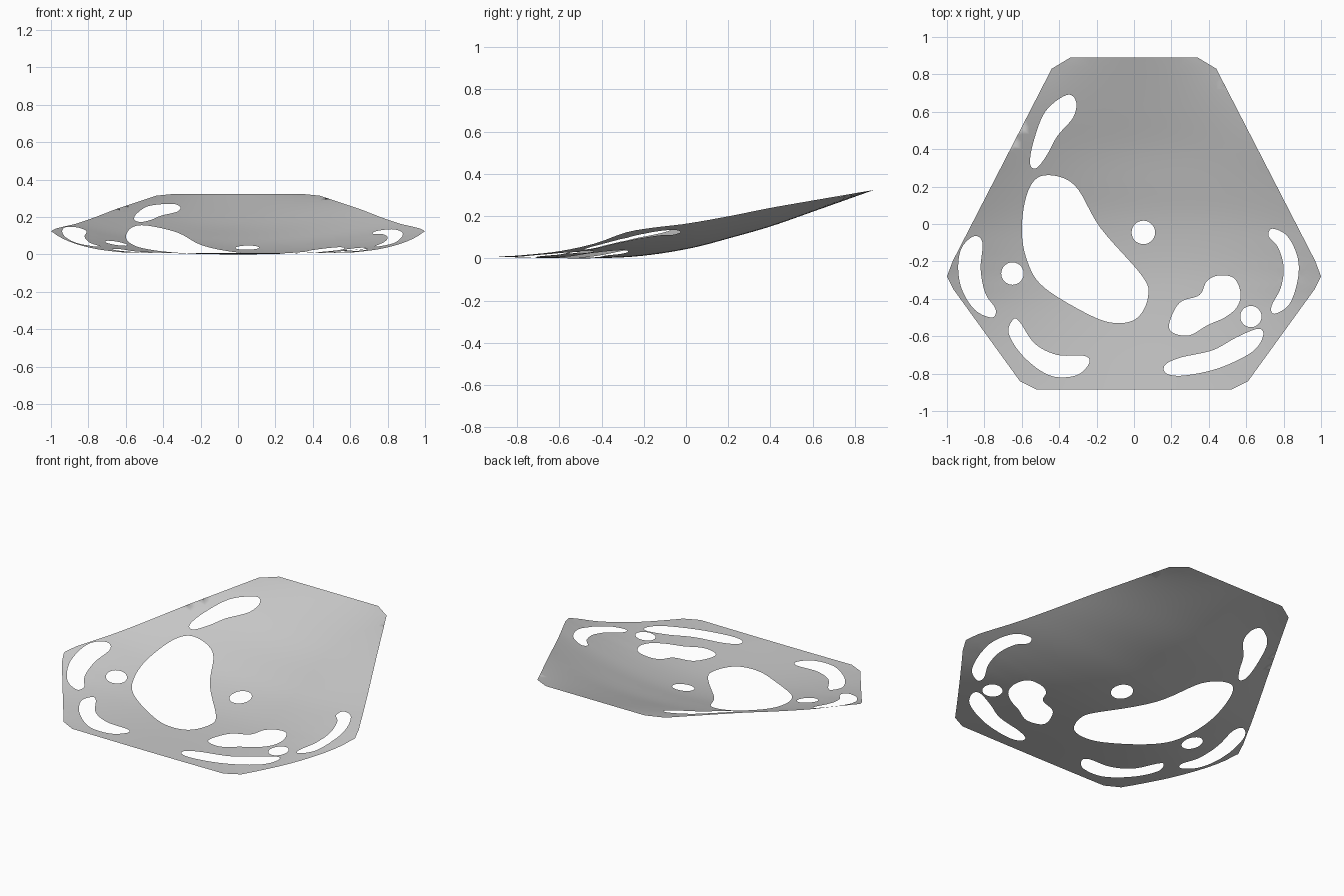
import bpy, math
from mathutils import Vector
from mathutils.geometry import delaunay_2d_cdt, interpolate_bezier

if "Cube" in bpy.data.objects:
    bpy.data.objects.remove(bpy.data.objects["Cube"])


def closed_curve(pts, n=6):
    """Smooth closed loop through the given points."""
    p = [Vector((x, y, 0)) for x, y in pts]
    out = []
    for i in range(len(p)):
        a, b, c, d = (p[(i + k) % len(p)] for k in (-1, 0, 1, 2))
        out += interpolate_bezier(b, b + (c - a) / 6, c - (d - b) / 6, c, n + 1)[:-1]
    return [v.to_2d() for v in out]


def circle(x, y, r, n=28):
    return [Vector((x + r * math.cos(t * math.tau / n), y + r * math.sin(t * math.tau / n)))
            for t in range(n)]


def interp(table, y, smooth=True):
    """Piecewise interpolation of (y, value) pairs."""
    y = min(max(y, table[0][0]), table[-1][0])
    i = max(k for k in range(len(table) - 1) if table[k][0] <= y)
    (y0, v0), (y1, v1) = table[i], table[i + 1]
    t, h = (y - y0) / (y1 - y0), y1 - y0
    if not smooth:
        return v0 + (v1 - v0) * t

    def slope(k):
        a, b = table[max(k - 1, 0)], table[min(k + 1, len(table) - 1)]
        return (b[1] - a[1]) / (b[0] - a[0])
    return ((2*t**3 - 3*t*t + 1) * v0 + (t**3 - 2*t*t + t) * h * slope(i)
            + (3*t*t - 2*t**3) * v1 + (t**3 - t*t) * h * slope(i + 1))


def inside(p, poly):
    hit = False
    for a, b in zip(poly, poly[1:] + poly[:1]):
        if (a.y > p.y) != (b.y > p.y) and p.x < (b.x - a.x) * (p.y - a.y) / (b.y - a.y) + a.x:
            hit = not hit
    return hit


# Half-width, centre height and edge height along y
width = [(-.885, .52), (-.84, .61), (-.35, .965), (-.28, 1.0), (-.2, .97), (.83, .44), (.89, .34)]
centre = [(-.885, .008), (-.6, .002), (-.4, .002), (-.25, .009), (-.1, .027), (.05, .055),
          (.2, .095), (.4, .152), (.6, .222), (.89, .325)]
edge = [(-.885, .01), (-.8, .014), (-.6, .035), (-.43, .072), (-.28, .125), (-.15, .147),
        (0, .165), (.2, .2), (.4, .24), (.6, .275), (.89, .325)]


def height(x, y):
    c = interp(centre, y)
    return c + (interp(edge, y) - c) * (x / interp(width, y, False)) ** 2


# Outer outline, mirrored and subdivided
corners = [Vector((w, y)) for y, w in width] + [Vector((-w, y)) for y, w in reversed(width)]
outline = []
for a, b in zip(corners, corners[1:] + corners[:1]):
    n = max(1, round((b - a).length / .05))
    outline += [a.lerp(b, k / n) for k in range(n)]

# Round holes
holes = [circle(.05, -.045, .063), circle(-.65, -.265, .06), circle(.625, -.495, .057)]
# Large curved opening
holes.append(closed_curve([(-.48, .26), (-.32, .21), (-.18, -.02), (.045, -.28), (.075, -.39), (.02, -.5),
                           (-.09, -.53), (-.23, -.49), (-.48, -.34), (-.57, -.2), (-.6, -.02), (-.565, .18)]))
# Upper left slot
holes.append(closed_curve([(-.36, .69), (-.31, .655), (-.325, .57), (-.41, .47), (-.465, .37),
                           (-.52, .3), (-.555, .32), (-.54, .43), (-.475, .6)]))
# Left side slot
holes.append(closed_curve([(-.855, -.065), (-.81, -.1), (-.82, -.24), (-.795, -.37), (-.74, -.455),
                           (-.76, -.5), (-.85, -.46), (-.92, -.35), (-.94, -.23), (-.92, -.125)]))
# Right side slot
holes.append(closed_curve([(.74, -.025), (.82, -.065), (.875, -.18), (.875, -.3), (.83, -.43), (.75, -.48),
                           (.735, -.44), (.785, -.34), (.8, -.23), (.77, -.125), (.72, -.065)]))
# Lower left slot
holes.append(closed_curve([(-.645, -.51), (-.61, -.525), (-.53, -.64), (-.41, -.7), (-.265, -.705),
                           (-.24, -.745), (-.31, -.81), (-.45, -.81), (-.59, -.71), (-.67, -.585)]))
# Lower right slot
holes.append(closed_curve([(.665, -.56), (.69, -.6), (.63, -.685), (.455, -.77), (.27, -.81),
                           (.175, -.8), (.165, -.755), (.245, -.715), (.42, -.675), (.55, -.605)]))
# Ragged opening
holes.append(closed_curve([(.455, -.275), (.535, -.29), (.57, -.37), (.55, -.445), (.485, -.5), (.395, -.54),
                           (.295, -.595), (.205, -.58), (.19, -.525), (.245, -.42), (.35, -.38), (.39, -.305)]))

# Triangulate the sheet: boundary loops plus an interior grid
verts, edges = [], []
for loop in [outline] + holes:
    s, n = len(verts), len(loop)
    verts += loop
    edges += [(s + k, s + (k + 1) % n) for k in range(n)]
step = .04
for i in range(-25, 26):
    for j in range(-22, 23):
        p = Vector((i * step, j * step))
        if inside(p, outline) and not any(inside(p, h) for h in holes):
            if min((p - v).length for v in verts[:len(edges)]) > .015:
                verts.append(p)
co, _, tris, *_ = delaunay_2d_cdt(verts, edges, [], 0, 1e-5)
faces = []
for f in tris:
    c = sum((co[k] for k in f), Vector((0, 0))) / len(f)
    if inside(c, outline) and not any(inside(c, h) for h in holes):
        a, b, d = (co[k] for k in f[:3])
        area = (b - a).cross(d - a)
        faces.append(list(f) if area > 0 else list(reversed(f)))

# Curved sheet with cut-outs
z = [height(p.x, p.y) for p in co]
low = min(z)
mesh = bpy.data.meshes.new("curved_panel")
mesh.from_pydata([(p.x, p.y, h - low) for p, h in zip(co, z)], [], faces)
mesh.update()
panel = bpy.data.objects.new("curved_panel", mesh)
bpy.context.collection.objects.link(panel)
for poly in mesh.polygons:
    poly.use_smooth = True
